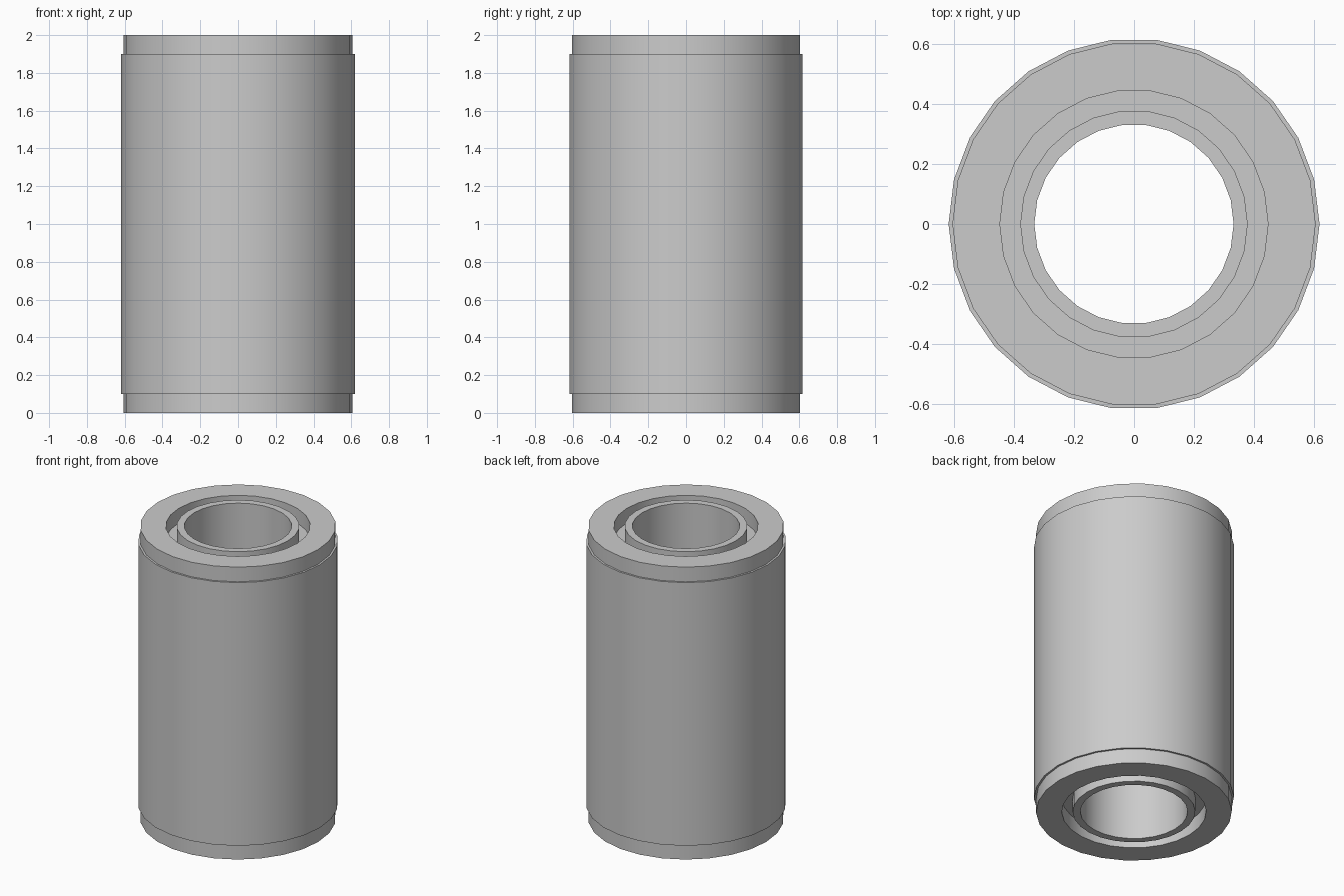
import bpy, bmesh, math

if "Cube" in bpy.data.objects:
    bpy.data.objects.remove(bpy.data.objects["Cube"])

SIDES = 26
HEIGHT = 2.0


def lathe(name, profile):
    """Spin a closed (radius, z) profile around the z axis."""
    bm = bmesh.new()
    rings = []
    for i in range(SIDES):
        a = 2 * math.pi * i / SIDES
        rings.append([bm.verts.new((r * math.cos(a), r * math.sin(a), z)) for r, z in profile])
    n = len(profile)
    for i in range(SIDES):
        a, b = rings[i], rings[(i + 1) % SIDES]
        for j in range(n):
            k = (j + 1) % n
            bm.faces.new((a[j], b[j], b[k], a[k]))
    bmesh.ops.recalc_face_normals(bm, faces=bm.faces)
    mesh = bpy.data.meshes.new(name)
    bm.to_mesh(mesh)
    bm.free()
    obj = bpy.data.objects.new(name, mesh)
    bpy.context.collection.objects.link(obj)
    bpy.ops.object.select_all(action='DESELECT')
    obj.select_set(True)
    bpy.context.view_layer.objects.active = obj
    bpy.ops.object.shade_smooth_by_angle(angle=math.radians(30))
    return obj


# Lower half of the bushing wall: bore, inner tube rim, groove, end collar, sleeve
GROOVE = 0.1
lower = [(0.333, 0.0), (0.38, 0.0), (0.38, GROOVE), (0.448, GROOVE),
         (0.448, 0.0), (0.607, 0.0), (0.607, 0.1), (0.62, 0.1)]
# Upper half mirrors the lower one
upper = [(r, HEIGHT - z) for r, z in reversed(lower)]
lathe("bushing", lower + upper)
